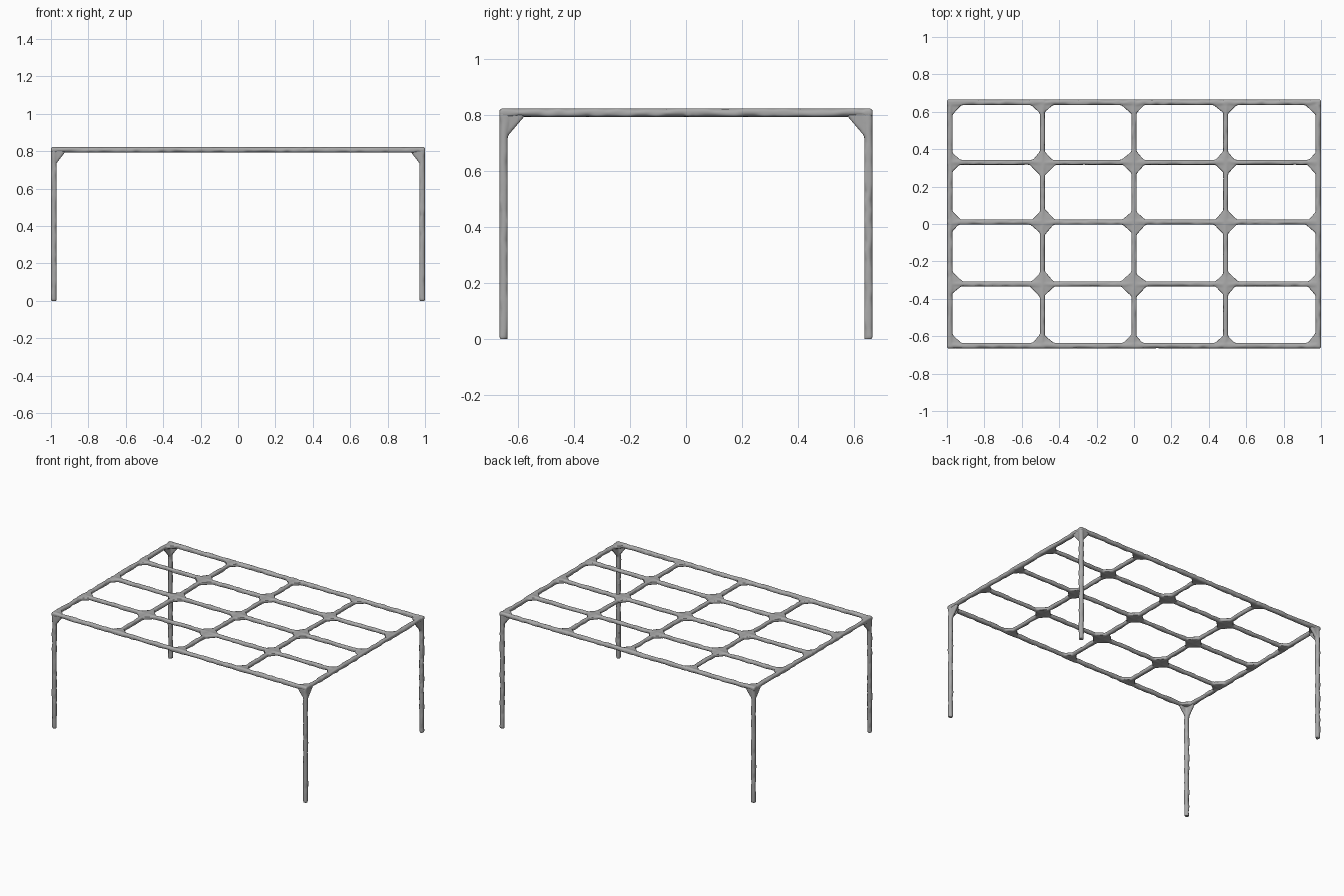
import bpy, bmesh, random
from mathutils import Vector

random.seed(7)
cube = bpy.data.objects.get("Cube")
if cube:
    bpy.data.objects.remove(cube, do_unlink=True)

X, Y, Z = Vector((1, 0, 0)), Vector((0, 1, 0)), Vector((0, 0, 1))
XS = [-0.985, -0.49, 0, 0.49, 0.985]
YS = [-0.65, -0.32, 0.01, 0.33, 0.65]
TOP, OUTER, INNER = 0.807, 0.0148, 0.0135

grey = bpy.data.materials.new("weathered grey")
grey.use_nodes = True
colour = (0.4, 0.4, 0.4, 1)
grey.diffuse_color = colour
grey.node_tree.nodes["Principled BSDF"].inputs["Base Color"].default_value = colour


def bar(bm, start, end, u, v, h):
    """Square bar whose edges are worn away unevenly along its length."""
    steps = max(2, round((end - start).length / 0.035))
    rings = []
    for i in range(steps + 1):
        centre = start.lerp(end, i / steps)
        ring = []
        for su, sv in ((1, 1), (-1, 1), (-1, -1), (1, -1)):
            c = h * random.uniform(0.15, 0.85)
            pair = [centre + u * su * h + v * sv * c, centre + u * su * c + v * sv * h]
            ring += pair if su == sv else pair[::-1]
        rings.append([bm.verts.new(p) for p in ring])
    for a, b in zip(rings, rings[1:]):
        for k in range(8):
            n = (k + 1) % 8
            bm.faces.new((a[k], a[n], b[n], b[k]))
    bm.faces.new(rings[0][::-1])
    bm.faces.new(rings[-1])


def gusset(bm, corner, u, v, lu, lv):
    """Triangular web filling the angle between two bars."""
    w = u.cross(v).normalized()
    points = [(corner, 0.0135), (corner + u * lu, 0.009), (corner + v * lv, 0.009)]
    top = [bm.verts.new(p + w * t) for p, t in points]
    low = [bm.verts.new(p - w * t) for p, t in points]
    bm.faces.new(top)
    bm.faces.new(low[::-1])
    for k in range(3):
        n = (k + 1) % 3
        bm.faces.new((low[k], low[n], top[n], top[k]))


def finish(bm, name):
    bmesh.ops.recalc_face_normals(bm, faces=bm.faces[:])
    mesh = bpy.data.meshes.new(name)
    bm.to_mesh(mesh)
    bm.free()
    mesh.materials.append(grey)
    obj = bpy.data.objects.new(name, mesh)
    bpy.context.collection.objects.link(obj)
    # Fuse bars and webs into one soft, lumpy surface
    fuse = obj.modifiers.new("fuse", 'REMESH')
    fuse.mode = 'VOXEL'
    fuse.voxel_size = 0.006
    fuse.use_smooth_shade = True
    return obj


# Top lattice: long bars, cross bars and webs in every angle
bm = bmesh.new()
for y in YS:
    h = OUTER if abs(y) > 0.6 else INNER
    bar(bm, Vector((-1, y, TOP)), Vector((1, y, TOP)), Y, Z, h)
for x in XS:
    h = OUTER if abs(x) > 0.9 else INNER
    bar(bm, Vector((x, -0.665, TOP)), Vector((x, 0.665, TOP)), X, Z, h)
for i, x in enumerate(XS):
    for j, y in enumerate(YS):
        for sx in (-1, 1):
            for sy in (-1, 1):
                if 0 <= i + sx < 5 and 0 <= j + sy < 5:
                    gusset(bm, Vector((x, y, TOP)), X * sx, Y * sy,
                           random.uniform(0.06, 0.085), random.uniform(0.06, 0.085))
finish(bm, "top_lattice")

# Legs with upright webs under the corners
for sx, side in ((1, "left"), (-1, "right")):
    for sy, end in ((-1, "front"), (1, "back")):
        bm = bmesh.new()
        foot = Vector((XS[-1] * sx, YS[-1] * sy, 0))
        head = foot + Z * TOP
        bar(bm, foot, head, X, Y, OUTER)
        gusset(bm, head, X * -sx, -Z, 0.07, 0.09)
        gusset(bm, head, Y * -sy, -Z, 0.085, 0.1)
        finish(bm, f"{end}_{side}_leg")
